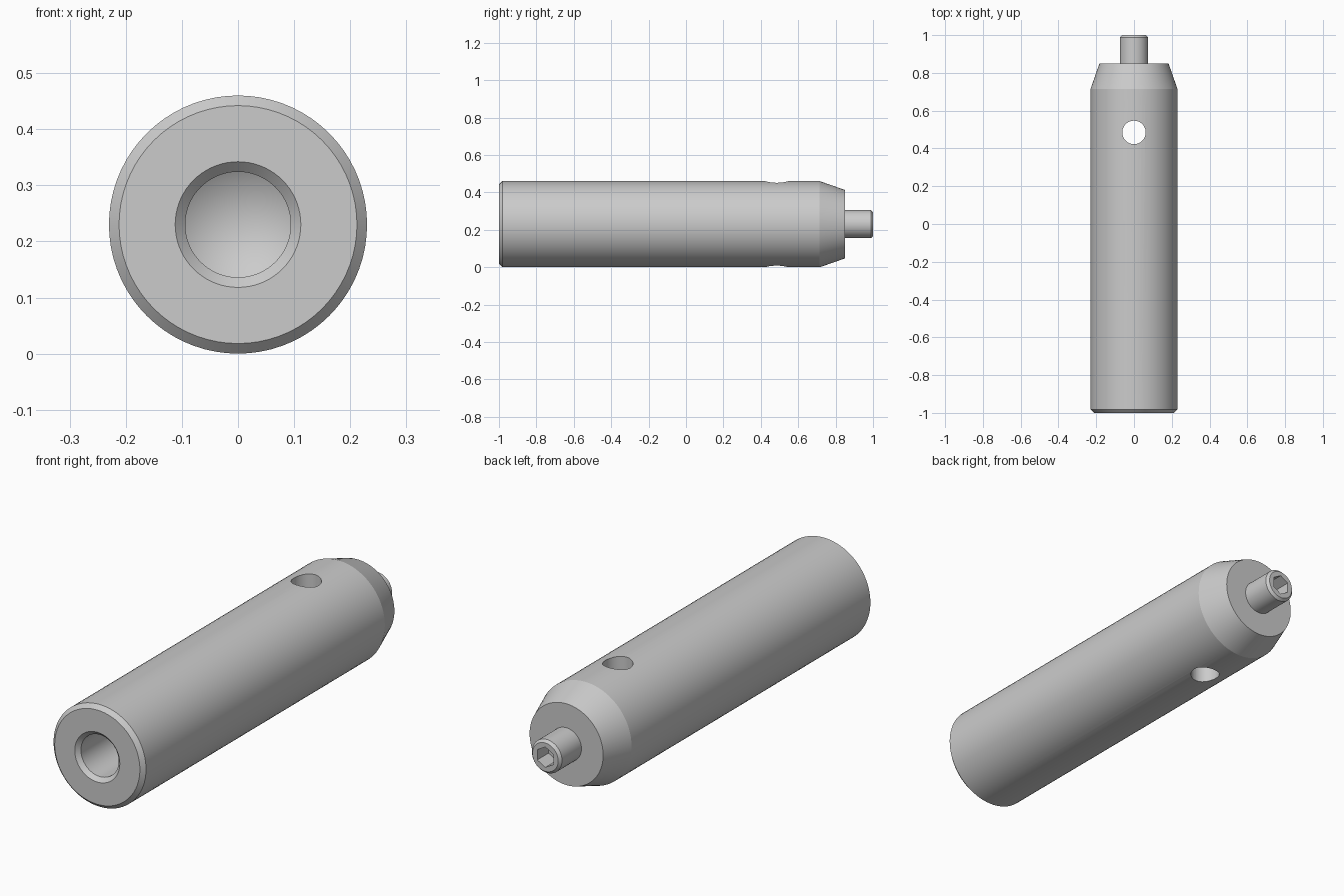
import bpy
import bmesh
import math
from mathutils import Matrix, Vector

cube = bpy.data.objects.get("Cube")
if cube:
    bpy.data.objects.remove(cube, do_unlink=True)

R = 0.23  # body radius, also the height of the long axis

steel = bpy.data.materials.new("satin_grey_steel")
steel.use_nodes = True
grey = (0.6, 0.6, 0.6, 1)
steel.diffuse_color = grey
steel.node_tree.nodes["Principled BSDF"].inputs["Base Color"].default_value = grey


def add_object(name, bm):
    bmesh.ops.recalc_face_normals(bm, faces=bm.faces)
    mesh = bpy.data.meshes.new(name)
    bm.to_mesh(mesh)
    bm.free()
    mesh.materials.append(steel)
    obj = bpy.data.objects.new(name, mesh)
    bpy.context.collection.objects.link(obj)
    return obj


def lathe(name, profile, steps=72):
    """Revolve (radius, y) points around the long axis."""
    bm = bmesh.new()
    verts = [bm.verts.new((r, y, R)) for r, y in profile]
    edges = [bm.edges.new(pair) for pair in zip(verts, verts[1:])]
    bmesh.ops.spin(bm, geom=verts + edges, cent=(0, 0, R), axis=(0, 1, 0),
                   angle=math.tau, steps=steps)
    bmesh.ops.remove_doubles(bm, verts=bm.verts, dist=1e-5)
    return add_object(name, bm)


def prism(name, sides, radius, depth, centre, turn):
    bm = bmesh.new()
    bmesh.ops.create_cone(bm, cap_ends=True, segments=sides, radius1=radius,
                          radius2=radius, depth=depth,
                          matrix=Matrix.Translation(Vector(centre)) @ turn)
    cutter = add_object(name, bm)
    cutter.hide_render = True
    return cutter


def cut(obj, cutter):
    bpy.context.view_layer.objects.active = obj
    mod = obj.modifiers.new("cut", 'BOOLEAN')
    mod.operation = 'DIFFERENCE'
    mod.solver = 'EXACT'
    mod.object = cutter
    bpy.ops.object.modifier_apply(modifier=mod.name)
    bpy.data.objects.remove(cutter, do_unlink=True)


# Body: drilled bore at the front, chamfered rim, tapered shoulder at the back
body = lathe("body", [
    (0, -0.44), (0.094, -0.5), (0.094, -0.982), (0.112, -1),
    (0.212, -1), (R, -0.982), (R, 0.715), (0.183, 0.85), (0, 0.85)])

# Vertical cross hole
cut(body, prism("cross_hole_cutter", 48, 0.062, 1, (0, 0.485, R), Matrix()))

# Set screw with a hexagonal socket
screw = lathe("set_screw", [
    (0, 0.8), (0.075, 0.8), (0.075, 0.988), (0.064, 1), (0, 1)], 48)
cut(screw, prism("socket_cutter", 6, 0.046, 0.16, (0, 1, R),
                 Matrix.Rotation(math.pi / 2, 4, 'X')))

# Smooth round walls, crisp edges
bpy.ops.object.select_all(action='DESELECT')
for part in (body, screw):
    part.select_set(True)
bpy.context.view_layer.objects.active = body
bpy.ops.object.shade_smooth_by_angle(angle=math.radians(14))
